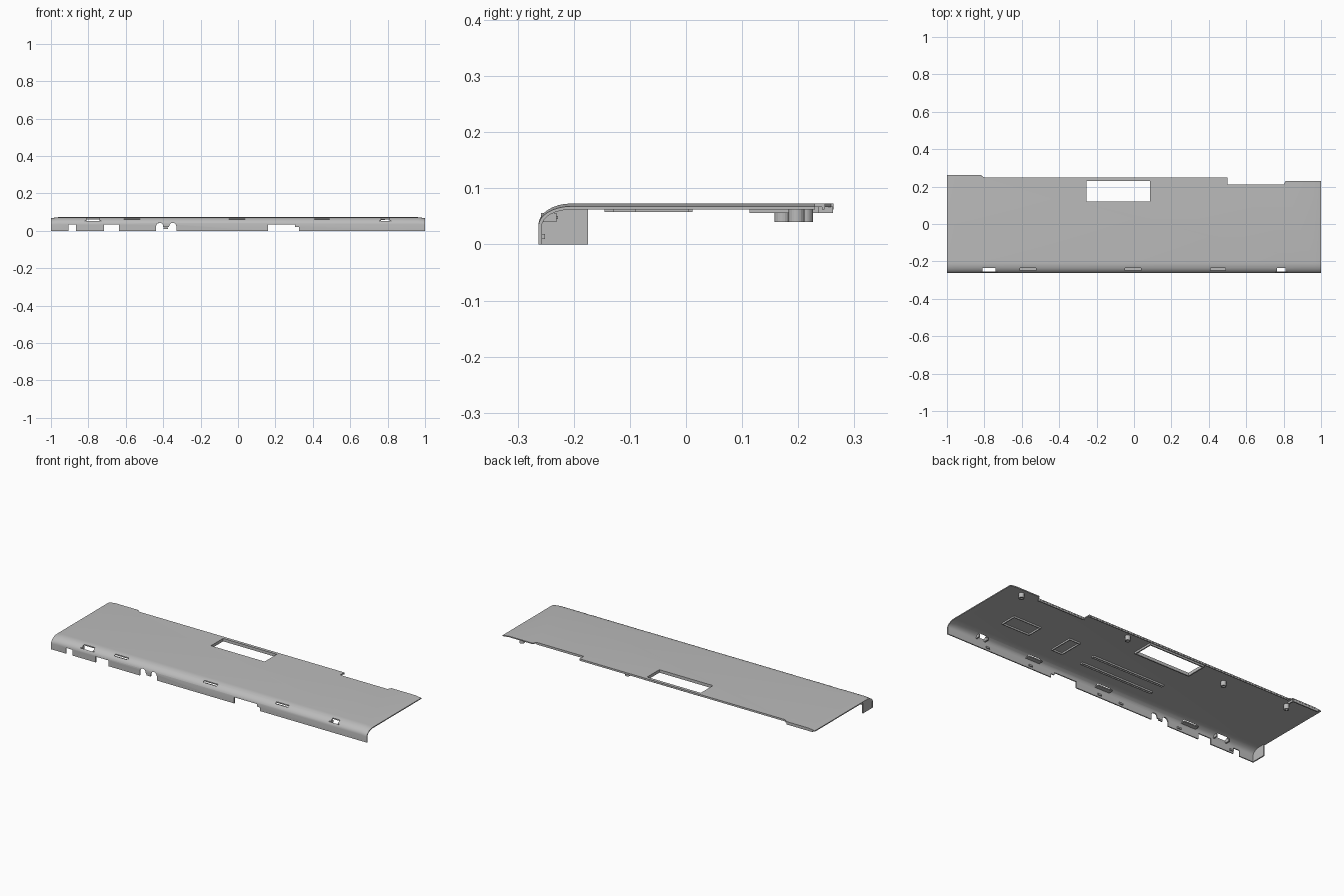
import bpy, bmesh, math
from mathutils import Matrix

if "Cube" in bpy.data.objects:
    bpy.data.objects.remove(bpy.data.objects["Cube"], do_unlink=True)

grey = bpy.data.materials.new("plain grey plastic")
grey.use_nodes = True
grey.diffuse_color = (0.5, 0.5, 0.5, 1)
grey.node_tree.nodes["Principled BSDF"].inputs["Base Color"].default_value = (0.5, 0.5, 0.5, 1)

SKIN = 0.006      # shell thickness
UNDER = 0.067     # underside of the flat panel


def finish(name, bm):
    bmesh.ops.recalc_face_normals(bm, faces=bm.faces[:])
    mesh = bpy.data.meshes.new(name)
    bm.to_mesh(mesh)
    bm.free()
    mesh.materials.append(grey)
    obj = bpy.data.objects.new(name, mesh)
    bpy.context.collection.objects.link(obj)
    return obj


def add_box(bm, x0, x1, y0, y1, z0, z1):
    m = Matrix.Translation(((x0 + x1) / 2, (y0 + y1) / 2, (z0 + z1) / 2))
    m = m @ Matrix.Diagonal((x1 - x0, y1 - y0, z1 - z0, 1))
    bmesh.ops.create_cube(bm, size=1, matrix=m)


def boxes(name, items):
    bm = bmesh.new()
    for item in items:
        add_box(bm, *item)
    return finish(name, bm)


def loft(name, sections):
    bm = bmesh.new()
    rings = [[bm.verts.new(p) for p in s] for s in sections]
    n = len(rings[0])
    for a, b in zip(rings, rings[1:]):
        for i in range(n):
            bm.faces.new((a[i], a[(i + 1) % n], b[(i + 1) % n], b[i]))
    bm.faces.new(rings[0])
    bm.faces.new(rings[-1][::-1])
    return finish(name, bm)


def cut(obj, cutter):
    mod = obj.modifiers.new("cut", 'BOOLEAN')
    mod.operation = 'DIFFERENCE'
    mod.solver = 'EXACT'
    mod.use_self = True
    mod.object = cutter
    bpy.context.view_layer.update()
    done = bpy.data.meshes.new_from_object(obj.evaluated_get(bpy.context.evaluated_depsgraph_get()))
    obj.modifiers.clear()
    obj.data = done
    bpy.data.objects.remove(cutter, do_unlink=True)


# Curved shell: front wall rolling over into a flat panel, drooping slightly at both ends
def roll(inset):
    pts = [(-0.263 + inset, 0)]
    for i in range(9):
        a = math.pi / 2 * i / 8
        pts.append((-0.205 - (0.058 - inset) * math.cos(a),
                    0.035 + (0.038 - inset) * math.sin(a)))
    return pts + [(0.263, 0.073 - inset)]


profile = roll(0) + roll(SKIN)[::-1]
shell = loft("panel_shell", [[(x, y, z * scale) for y, z in profile]
                             for x, scale in ((-1, 0.93), (-0.96, 1), (0.96, 1), (1, 0.93))])

# Stepped back edge
back = [(-0.82, 0.3), (-0.815, 0.258), (-0.8, 0.248), (0.5, 0.248), (0.5, 0.21),
        (0.8, 0.21), (0.81, 0.23), (1.1, 0.23), (1.1, 0.3)]
cut(shell, loft("back_cutter", [[(x, y, z) for x, y in back] for z in (0.02, 0.1)]))

# Window, latch holes, slots and front wall notches
WINDOW = (-0.255, 0.085, 0.12, 0.23)
HOLES = [(-0.81, -0.74), (0.765, 0.81)]
SLOTS = [(-0.61, -0.525), (-0.047, 0.038), (0.41, 0.49)]
NOTCHES = [(-0.905, -0.865, 0.033), (-0.717, -0.637, 0.033), (-0.41, -0.36, 0.02),
           (0.16, 0.305, 0.035), (0.3, 0.325, 0.02)]
openings = [(*WINDOW, 0.03, 0.1)]
openings += [(a, b, -0.256, -0.234, 0.045, 0.1) for a, b in HOLES]
openings += [(a, b, -0.248, -0.236, 0.045, 0.1) for a, b in SLOTS]
openings += [(a, b, -0.3, -0.24, -0.02, top) for a, b, top in NOTCHES]
cut(shell, boxes("opening_cutter", openings))

# Pair of round-topped cable notches
for x in (-0.419, -0.349):
    arch = [(x + 0.019, -0.02), (x - 0.019, -0.02)]
    arch += [(x - 0.019 * math.cos(math.pi * i / 8), 0.024 + 0.019 * math.sin(math.pi * i / 8))
             for i in range(9)]
    cut(shell, loft("arch_cutter", [[(px, y, z) for px, z in arch] for y in (-0.3, -0.24)]))

bpy.ops.object.select_all(action='DESELECT')
shell.select_set(True)
bpy.context.view_layer.objects.active = shell
bpy.ops.object.shade_smooth_by_angle(angle=math.radians(25))

# End plate that follows the roll of the shell
plate = [(y, z * 0.93) for y, z in roll(0.003)[:-1]] + [(-0.175, 0.065), (-0.175, 0)]
loft("end_plate", [[(x, y, z) for y, z in plate] for x in (-0.999, -0.992)])

# Flange around the window and a lip under the deeper back corner
x0, x1, y0, y1 = WINDOW
T = 0.007
boxes("window_flange", [
    (x0 - T, x0, y0 - T, y1 + T, 0.056, UNDER + 0.002),
    (x1, x1 + T, y0 - T, y1 + T, 0.056, UNDER + 0.002),
    (x0, x1, y0 - T, y0, 0.056, UNDER + 0.002),
    (x0, x1, y1, y1 + T, 0.056, UNDER + 0.002)])
boxes("corner_lip", [(-0.985, -0.82, 0.255, 0.262, 0.056, UNDER + 0.001),
                     (-0.825, -0.818, 0.225, 0.26, 0.056, UNDER + 0.001)])
boxes("back_edge_rib", [(0.5, 0.8, 0.203, 0.209, 0.06, UNDER + 0.001),
                        (-0.8, 0.5, 0.242, 0.247, 0.062, UNDER + 0.001)])


# Raised rectangular ribs and long rails under the panel
def frame(a, b, c, d, w=0.005):
    z = (0.058, UNDER + 0.001)
    return [(a, b, c, c + w, *z), (a, b, d - w, d, *z),
            (a, a + w, c + w, d - w, *z), (b - w, b, c + w, d - w, *z)]


boxes("large_rib_frame", frame(0.61, 0.787, -0.09, 0.005))
boxes("small_rib_frame", frame(0.36, 0.43, -0.13, 0.012))
for name, y in (("rear_rail", -0.05), ("front_rail", -0.137)):
    boxes(name, frame(-0.23, 0.228, y - 0.008, y + 0.008, 0.004))

# Hollow screw bosses
for i, (x, y) in enumerate([(0.9, 0.197), (0.22, 0.212), (-0.44, 0.172), (-0.83, 0.197)]):
    bm = bmesh.new()
    bmesh.ops.create_cone(bm, cap_ends=True, segments=20, radius1=0.014, radius2=0.014,
                          depth=0.028, matrix=Matrix.Translation((x, y, 0.054)))
    cap = min(bm.faces, key=lambda f: f.calc_center_median().z)
    bmesh.ops.inset_individual(bm, faces=[cap], thickness=0.007)
    hole = bmesh.ops.extrude_discrete_faces(bm, faces=[cap])["faces"][0]
    bmesh.ops.translate(bm, verts=hole.verts[:], vec=(0, 0, 0.018))
    finish("screw_boss_%d" % (i + 1), bm)

# Small catches on the inside of the front wall
boxes("wall_catches", [(x - 0.012, x + 0.012, -0.259, -0.251, 0.01, 0.019)
                       for x in (0.74, 0.46, 0.01, -0.13, -0.385, -0.51, -0.85)])

# Side cheeks beside the latch holes and floors below the slots
boxes("latch_cheeks", [(x - 0.004, x + 0.004, -0.258, -0.231, 0.04, 0.056)
                       for a, b in HOLES for x in (a - 0.004, b + 0.004)])
boxes("slot_floors", [(a - 0.004, b + 0.004, -0.254, -0.228, 0.045, 0.051) for a, b in SLOTS])
